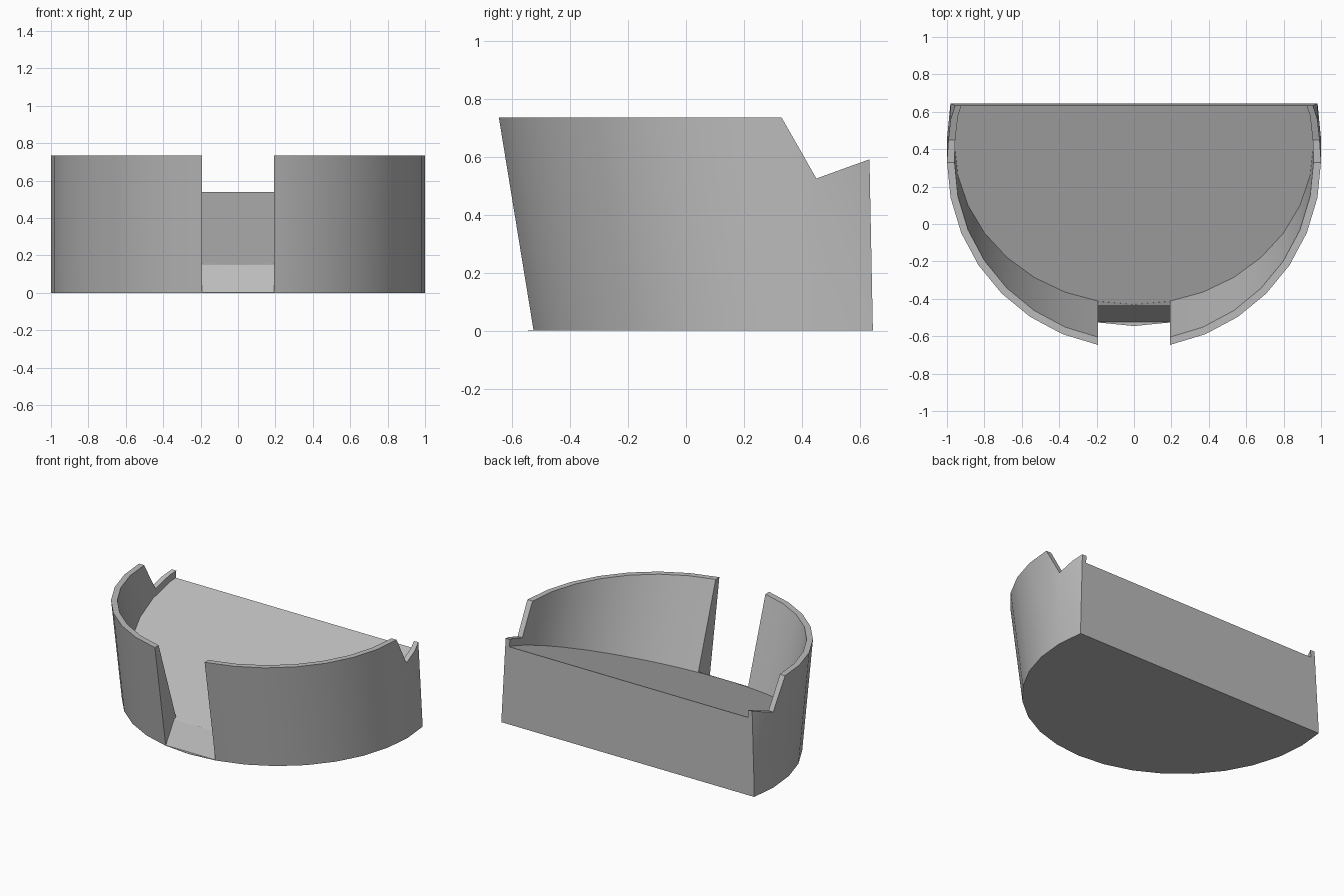
import bpy, bmesh, math
from mathutils import Vector

cube = bpy.data.objects.get("Cube")
if cube:
    bpy.data.objects.remove(cube, do_unlink=True)

SIDES, HEIGHT = 32, 0.735
RAMP_SLOPE, RAMP_BASE = 0.366, 0.307     # ramp: z = base + slope * y

grey = bpy.data.materials.new("plain grey")
grey.use_nodes = True
colour = (0.5, 0.5, 0.5, 1)
grey.diffuse_color = colour
grey.node_tree.nodes["Principled BSDF"].inputs["Base Color"].default_value = colour


def add_object(name, bm):
    bmesh.ops.recalc_face_normals(bm, faces=bm.faces)
    mesh = bpy.data.meshes.new(name)
    bm.to_mesh(mesh)
    bm.free()
    mesh.materials.append(grey)
    obj = bpy.data.objects.new(name, mesh)
    bpy.context.collection.objects.link(obj)
    return obj


def loft(bottom, top):
    """Closed solid between two matching rings."""
    bm = bmesh.new()
    low = [bm.verts.new(p) for p in bottom]
    high = [bm.verts.new(p) for p in top]
    bm.faces.new(low)
    bm.faces.new(high)
    for i in range(len(low)):
        j = (i + 1) % len(low)
        bm.faces.new((low[i], low[j], high[j], high[i]))
    return bm


def leaning_ring(radius, centre, lean, level):
    """Ring of a forward leaning cylinder; level gives z from its foot y."""
    ring = []
    for i in range(SIDES):
        a = math.tau * i / SIDES
        y = centre + radius * math.sin(a)
        z = level(y)
        ring.append((radius * math.cos(a), y - lean * z, z))
    return ring


def side_prism(name, profile, half_width):
    """Solid from a (y, z) profile stretched across x."""
    return add_object(name, loft([(-half_width, y, z) for y, z in profile],
                                 [(half_width, y, z) for y, z in profile]))


# Outer body: leaning round block with a flat back
bm = loft(leaning_ring(1, 0.455, 0.163, lambda y: 0),
          leaning_ring(1, 0.455, 0.163, lambda y: HEIGHT))
bmesh.ops.bisect_plane(bm, geom=bm.verts[:] + bm.edges[:] + bm.faces[:],
                       plane_co=Vector((0, 0.645, 0)),
                       plane_no=Vector((0, 1, 0.02)), clear_outer=True)
bmesh.ops.holes_fill(bm, edges=[e for e in bm.edges if e.is_boundary])
body = add_object("scoop_body", bm)

# Inner hollow, whose slanted underside leaves the ramp
LEAN = 0.333
hollow = add_object("hollow_cutter", loft(
    leaning_ring(0.96, 0.58, LEAN,
                 lambda y: (RAMP_BASE + RAMP_SLOPE * y) / (1 + RAMP_SLOPE * LEAN)),
    leaning_ring(0.96, 0.58, LEAN, lambda y: 1.2)))

# Front opening with a sloped sill
opening = side_prism("opening_cutter", [
    (-0.525, 0.003), (-0.432, 0.15), (-0.405, 0.162),
    (-0.405, 1), (-1, 1), (-1, 0.003)], 0.193)

# Angled notches in the back of both side walls
notch = side_prism("notch_cutter", [
    (0.273, 0.835), (0.45, 0.525), (0.63, 0.59), (0.9, 0.688), (0.9, 0.835)], 1.5)

for cutter in (hollow, opening, notch):
    cutter.hide_render = True
    mod = body.modifiers.new(cutter.name, "BOOLEAN")
    mod.operation, mod.solver, mod.object = "DIFFERENCE", "EXACT", cutter

bpy.context.view_layer.objects.active = body
for obj in bpy.context.selected_objects:
    obj.select_set(False)
body.select_set(True)
for mod in list(body.modifiers):
    bpy.ops.object.modifier_apply(modifier=mod.name)
for cutter in (hollow, opening, notch):
    bpy.data.objects.remove(cutter, do_unlink=True)

bpy.ops.object.shade_smooth_by_angle(angle=math.radians(25))
